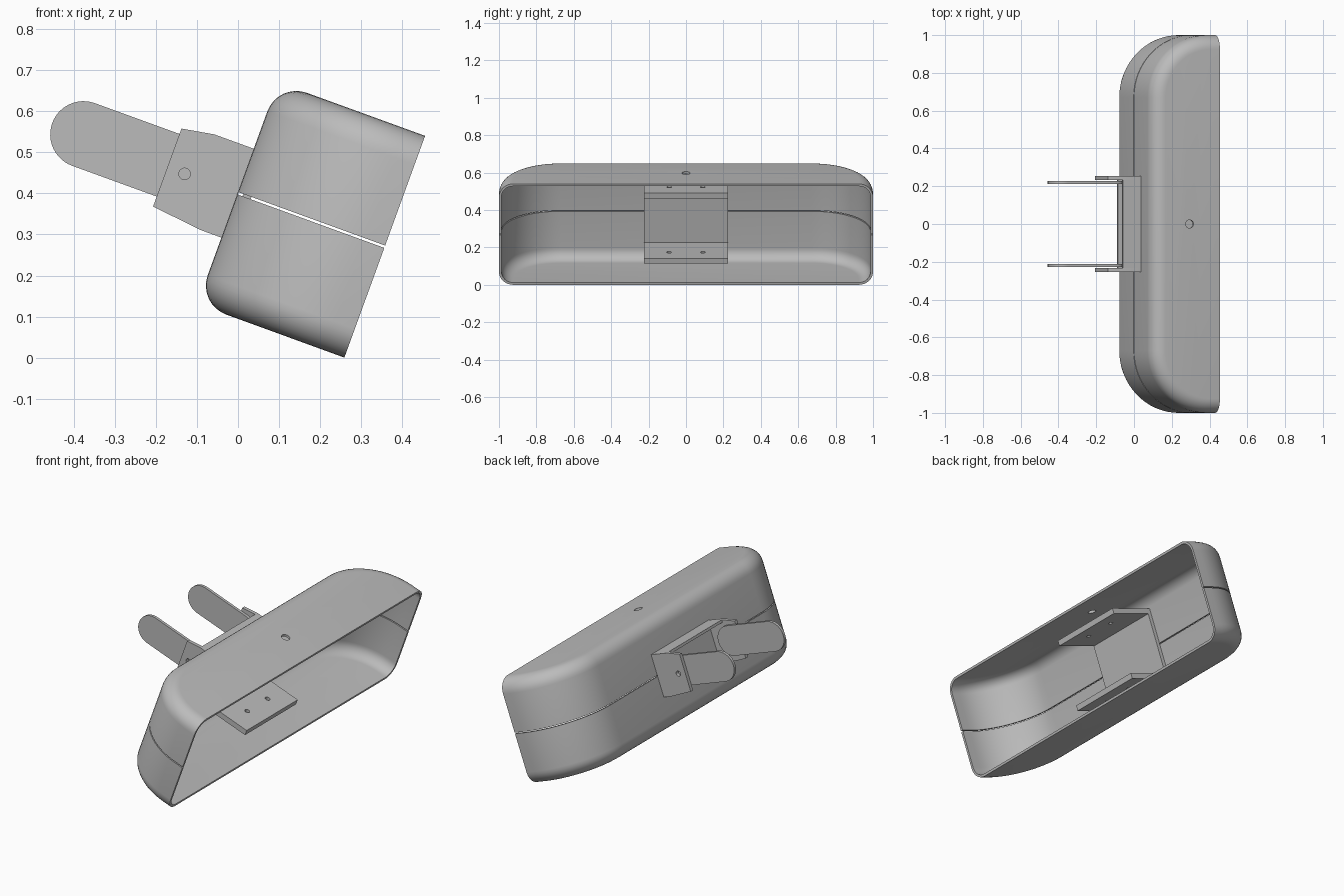
import bpy, bmesh, math
from mathutils import Matrix, Vector

cube = bpy.data.objects.get("Cube")
if cube:
    bpy.data.objects.remove(cube, do_unlink=True)

# Everything is built in a level frame (x forward, z up), then tilted nose-down
TILT = Matrix.Rotation(math.radians(20), 4, 'Y')
MID = 0.376            # height of the seam between the shell halves
BACK, FRONT = -0.138, 0.243

grey = bpy.data.materials.new("plain_grey")
grey.use_nodes = True
COLOUR = (0.5, 0.5, 0.5, 1)
grey.diffuse_color = COLOUR
grey.node_tree.nodes["Principled BSDF"].inputs["Base Color"].default_value = COLOUR


def add_object(name, bm):
    bmesh.ops.recalc_face_normals(bm, faces=bm.faces)
    mesh = bpy.data.meshes.new(name)
    bm.to_mesh(mesh)
    bm.free()
    mesh.materials.append(grey)
    ob = bpy.data.objects.new(name, mesh)
    bpy.context.collection.objects.link(ob)
    ob.matrix_world = TILT
    return ob


def prism(name, outline, y0, y1):
    """Side outline of (x, z) points extruded from y0 to y1."""
    bm = bmesh.new()
    face = bm.faces.new([bm.verts.new((x, y0, z)) for x, z in outline])
    new = bmesh.ops.extrude_face_region(bm, geom=[face])["geom"]
    verts = [v for v in new if isinstance(v, bmesh.types.BMVert)]
    bmesh.ops.translate(bm, verts=verts, vec=(0, y1 - y0, 0))
    return add_object(name, bm)


def cylinder(name, centre, radius, length, axis):
    bm = bmesh.new()
    bmesh.ops.create_cone(bm, cap_ends=True, segments=24, radius1=radius,
                          radius2=radius, depth=length)
    turn = Matrix.Rotation(math.pi / 2, 4, 'X') if axis == 'Y' else Matrix()
    bm.transform(Matrix.Translation(Vector(centre)) @ turn)
    return add_object(name, bm)


def bake(ob, cutters=()):
    """Cut the holes, apply all modifiers and drop the cutters."""
    for cutter in cutters:
        cutter.hide_render = True
        mod = ob.modifiers.new("hole", 'BOOLEAN')
        mod.operation, mod.solver, mod.object = 'DIFFERENCE', 'EXACT', cutter
    bpy.context.view_layer.update()
    graph = bpy.context.evaluated_depsgraph_get()
    mesh = bpy.data.meshes.new_from_object(ob.evaluated_get(graph))
    ob.modifiers.clear()
    ob.data = mesh
    for cutter in cutters:
        bpy.data.objects.remove(cutter, do_unlink=True)


def smooth(ob):
    bpy.ops.object.select_all(action='DESELECT')
    ob.select_set(True)
    bpy.context.view_layer.objects.active = ob
    bpy.ops.object.shade_smooth_by_angle(angle=math.radians(30))


# Shell: two mirrored halves with a thin open seam, rounded back, open front
def shell_half(name, side):
    half, fillet, corner, gap, steps = 0.287, 0.075, 0.33, 0.003, 16

    def ring(inset, height):
        r, pts = corner - inset, []
        for i in range(steps + 1):
            a = math.pi / 2 * i / steps
            pts.append((BACK + corner - r * math.sin(a), 1 - corner + r * math.cos(a)))
        pts = [(FRONT, 1 - inset)] + pts
        pts += [(x, -y) for x, y in reversed(pts)]
        return [bm.verts.new((x, y, MID + side * height)) for x, y in pts]

    bm = bmesh.new()
    rings = [ring(0, gap)]
    for i in range(9):
        a = math.pi / 2 * i / 8
        rings.append(ring(fillet * (1 - math.cos(a)), half - fillet * (1 - math.sin(a))))
    for low, high in zip(rings, rings[1:]):
        for i in range(len(low) - 1):
            bm.faces.new((low[i], low[i + 1], high[i + 1], high[i]))
    bm.faces.new(rings[-1])
    ob = add_object(name, bm)
    wall = ob.modifiers.new("wall", 'SOLIDIFY')
    wall.thickness, wall.offset = 0.013, -1
    return ob


upper = shell_half("upper_shell", 1)
lower = shell_half("lower_shell", -1)
bake(upper, [cylinder("cutter", (0.072, 0, MID + 0.28), 0.022, 0.1, 'Z')])
bake(lower)
smooth(upper)
smooth(lower)

# Inner channel bracket with two screw holes in each flange
x0, x1, x2, h, t = -0.124, -0.103, 0.15, 0.201, 0.03
channel = [(x0, MID - h), (x2, MID - h), (x2, MID - h + t), (x1, MID - h + t),
           (x1, MID + h - t), (x2, MID + h - t), (x2, MID + h), (x0, MID + h)]
inner = prism("inner_bracket", channel, -0.225, 0.225)
bake(inner, [cylinder("cutter", (0.053, y, MID + s * h), 0.013, 0.15, 'Z')
             for y in (-0.09, 0.09) for s in (-1, 1)])

# Outer bracket: base and flanges, the lower flange being shorter
e = 0.115
prism("outer_base", [(BACK - 0.012, MID - e), (BACK + 0.002, MID - e),
                     (BACK + 0.002, MID + e), (BACK - 0.012, MID + e)], -0.234, 0.234)
for name, x, z0, z1 in (("upper_flange", -0.24, e - 0.014, e),
                        ("lower_flange", -0.19, -e, -e + 0.014)):
    prism(name, [(x, MID + z0), (BACK, MID + z0), (BACK, MID + z1), (x, MID + z1)],
          -0.234, 0.234)

# Ears with pivot holes, and the round-ended arms between them
ear = [(BACK, -e), (BACK, e), (-0.24, e), (-0.32, e - 0.014), (-0.32, 0.014 - e), (-0.19, -e)]
PIVOT, TIP, R = -0.275, -0.539, 0.081
arm = []
for centre, start in ((PIVOT, -math.pi / 2), (TIP, math.pi / 2)):
    for i in range(25):
        a = start + math.pi * i / 24
        arm.append((centre + R * math.cos(a), MID + 0.006 + R * math.sin(a)))
for side, label in ((1, "left"), (-1, "right")):
    plate = prism(label + "_ear", [(x, MID + z) for x, z in ear], side * 0.233, side * 0.253)
    bake(plate, [cylinder("cutter", (PIVOT, side * 0.243, MID), 0.014, 0.05, 'Y')])
    smooth(plate)
    smooth(prism(label + "_arm", arm, side * 0.212, side * 0.228))
smooth(inner)
